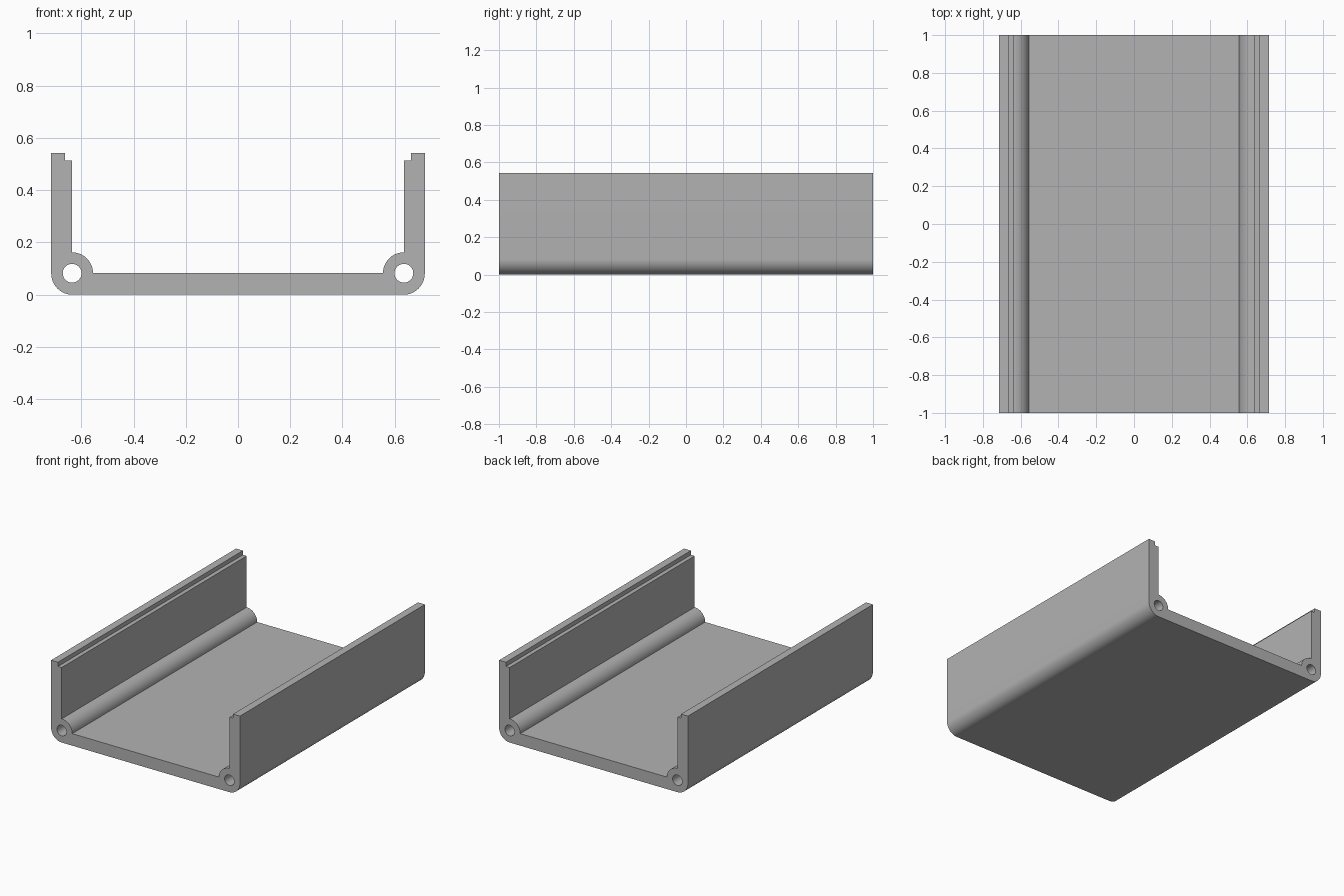
import bpy
import bmesh
from math import cos, sin, pi
from mathutils import Vector

cube = bpy.data.objects.get("Cube")
if cube:
    bpy.data.objects.remove(cube, do_unlink=True)

HALF_WIDTH, HEIGHT, LENGTH = 0.715, 0.542, 2.0
RADIUS, HOLE_RADIUS = 0.08, 0.036
CX, CZ = HALF_WIDTH - RADIUS, 0.082        # screw channel centre
LIP_X, LIP_Z = 0.663, 0.513                # step along the wall top


def arc(radius, start, end, steps):
    return [(CX + radius * cos(start + (end - start) * i / steps),
             CZ + radius * sin(start + (end - start) * i / steps))
            for i in range(steps + 1)]


def mirrored(points):
    return [(-x, z) for x, z in reversed(points)]


# Half of the section: rounded bottom corner, wall, stepped lip, channel, floor
corner = [(x, max(0, z * CZ / RADIUS - CZ * (CZ / RADIUS - 1)) if z < CZ else z)
          for x, z in arc(RADIUS, -pi / 2, 0, 16)]
corner[0] = (CX, 0)
lip = [(HALF_WIDTH, HEIGHT), (LIP_X, HEIGHT), (LIP_X, LIP_Z), (CX, LIP_Z)]
half = corner + lip + arc(RADIUS, pi / 2, pi, 16)
hole = arc(HOLE_RADIUS, 0, 2 * pi, 32)[:-1]

# Fill the section around both holes and extrude it along the length
bm = bmesh.new()
for loop in (half + mirrored(half), hole, mirrored(hole)):
    verts = [bm.verts.new((x, -LENGTH / 2, z)) for x, z in loop]
    for a, b in zip(verts, verts[1:] + verts[:1]):
        bm.edges.new((a, b))
bmesh.ops.triangle_fill(bm, edges=bm.edges[:], use_beauty=True,
                        normal=Vector((0, -1, 0)))
result = bmesh.ops.extrude_face_region(bm, geom=bm.faces[:], use_keep_orig=True)
moved = [g for g in result["geom"] if isinstance(g, bmesh.types.BMVert)]
bmesh.ops.translate(bm, verts=moved, vec=(0, LENGTH, 0))
bmesh.ops.recalc_face_normals(bm, faces=bm.faces[:])

mesh = bpy.data.meshes.new("enclosure_tray")
bm.to_mesh(mesh)
bm.free()
tray = bpy.data.objects.new("enclosure_tray", mesh)
bpy.context.collection.objects.link(tray)

# Plain grey finish
grey = bpy.data.materials.new("plain_grey")
grey.use_nodes = True
colour = (0.448, 0.448, 0.448, 1)
grey.diffuse_color = colour
for node in grey.node_tree.nodes:
    if node.type == "BSDF_PRINCIPLED":
        node.inputs["Base Color"].default_value = colour
mesh.materials.append(grey)

# Smooth the round channels and corners, keep the section edges sharp
bpy.ops.object.select_all(action="DESELECT")
tray.select_set(True)
bpy.context.view_layer.objects.active = tray
bpy.ops.object.shade_smooth_by_angle(angle=pi / 6)
